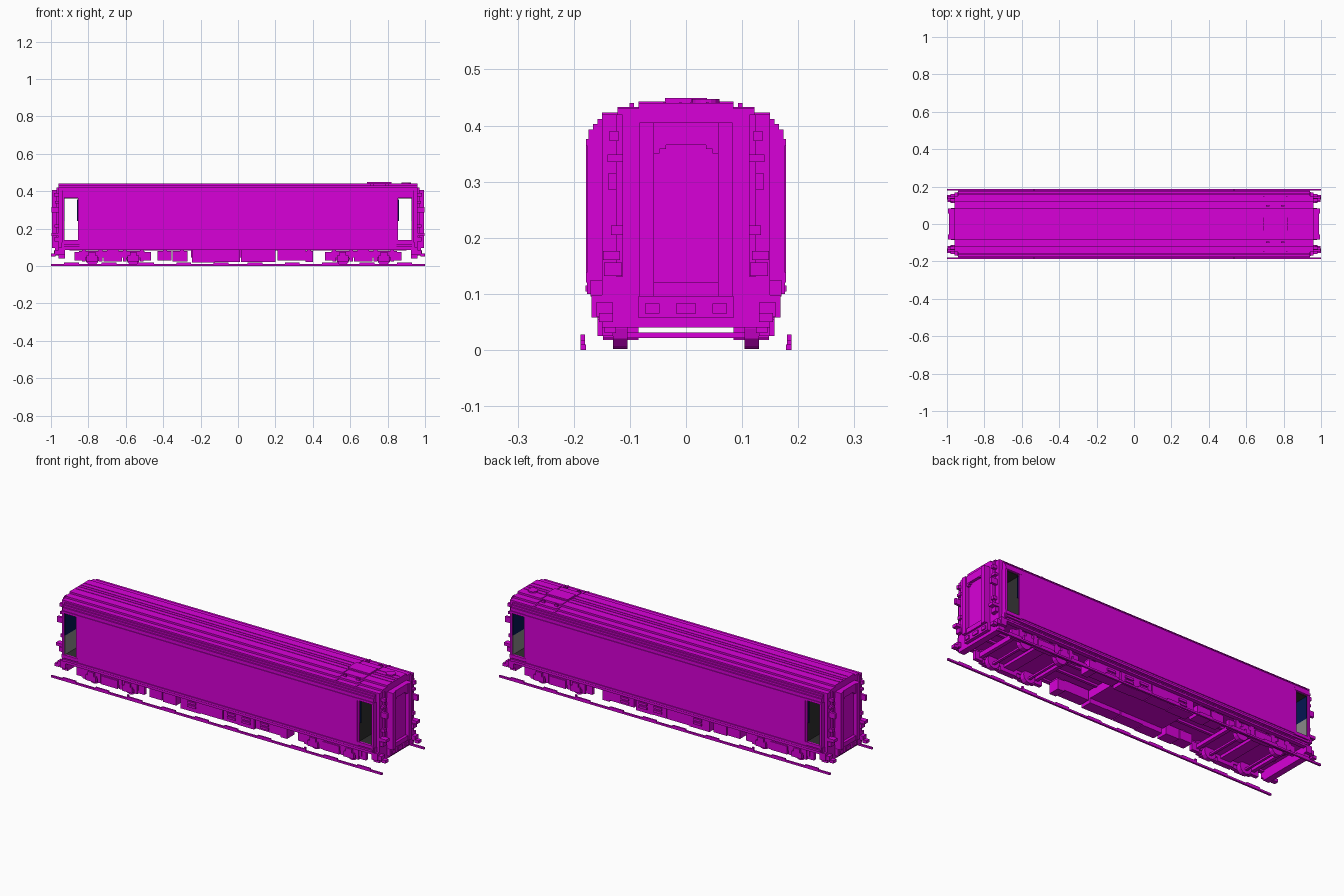
import bpy, bmesh, math
from mathutils import Matrix, Vector

cube = bpy.data.objects.get("Cube")
if cube:
    bpy.data.objects.remove(cube, do_unlink=True)


def material(name, rgb):
    m = bpy.data.materials.new(name)
    m.use_nodes = True
    m.diffuse_color = (*rgb, 1)
    m.node_tree.nodes["Principled BSDF"].inputs["Base Color"].default_value = (*rgb, 1)
    return m


MAGENTA = material("magenta", (0.69, 0.0, 0.69))
BLACK = material("dark_grey", (0.028, 0.028, 0.028))
NAVY = material("navy", (0.001, 0.008, 0.085))
GREY = material("grey", (0.25, 0.25, 0.25))


def finish(name, bm, mat):
    bmesh.ops.recalc_face_normals(bm, faces=bm.faces)
    me = bpy.data.meshes.new(name)
    bm.to_mesh(me)
    bm.free()
    me.materials.append(mat)
    ob = bpy.data.objects.new(name, me)
    bpy.context.collection.objects.link(ob)


def boxes(name, items, mat=MAGENTA, mx=True, my=True):
    """Boxes (x0, x1, y0, y1, z0, z1), repeated across x and y when asked."""
    bm = bmesh.new()
    for x0, x1, y0, y1, z0, z1 in items:
        for sx in ((1, -1) if mx else (1,)):
            for sy in ((1, -1) if my else (1,)):
                c = Vector((sx * (x0 + x1) / 2, sy * (y0 + y1) / 2, (z0 + z1) / 2))
                s = Matrix.Diagonal((x1 - x0, y1 - y0, z1 - z0, 1))
                bmesh.ops.create_cube(bm, size=1, matrix=Matrix.Translation(c) @ s)
    finish(name, bm, mat)


def prism(name, half, x0, x1):
    """Extrude a left-right symmetric (y, z) outline along x."""
    outline = half + [(-y, z) for y, z in reversed(half)]
    bm = bmesh.new()
    face = bm.faces.new([bm.verts.new((x0, y, z)) for y, z in outline])
    ext = bmesh.ops.extrude_face_region(bm, geom=[face])["geom"]
    bmesh.ops.translate(bm, vec=(x1 - x0, 0, 0),
                        verts=[v for v in ext if isinstance(v, bmesh.types.BMVert)])
    finish(name, bm, MAGENTA)


def cylinders(name, places, radius, depth, axis, sides=12):
    bm = bmesh.new()
    rot = Matrix.Rotation(math.pi / 2, 4, "X") if axis == "Y" else Matrix.Identity(4)
    for p in places:
        bmesh.ops.create_cone(bm, cap_ends=True, segments=sides, radius1=radius, radius2=radius,
                              depth=depth, matrix=Matrix.Translation(p) @ rot)
    finish(name, bm, MAGENTA)


# Stepped roof: outer eaves stop short of the ends, upper steps run through
eaves = [(0.174, 0.365), (0.174, 0.393), (0.166, 0.393), (0.166, 0.403), (0.158, 0.403), (0.158, 0.412)]
upper = [(0.15, 0.362), (0.15, 0.42), (0.122, 0.42), (0.122, 0.43), (0.085, 0.43), (0.085, 0.44)]
prism("roof_eaves", eaves, -0.94, 0.94)
prism("roof_upper", upper, -0.96, 0.96)

# Side walls, door headers and posts
boxes("side_walls", [(-0.848, 0.848, 0.166, 0.174, 0.1, 0.38)], mx=False)
boxes("side_panels", [(-0.845, 0.845, 0.17, 0.178, 0.125, 0.375)], mx=False)
boxes("door_frames", [(0.845, 0.856, 0.168, 0.176, 0.12, 0.37),
                      (0.93, 0.942, 0.15, 0.176, 0.1, 0.37),
                      (0.845, 0.942, 0.167, 0.178, 0.364, 0.376),
                      (0.845, 0.942, 0.167, 0.178, 0.12, 0.138)])
boxes("sill_ledge", [(-0.935, 0.935, 0.16, 0.179, 0.104, 0.115)], mx=False)

# Floor, underside beams
boxes("floor", [(-0.945, 0.945, -0.17, 0.17, 0.095, 0.125)], mx=False, my=False)
boxes("underframe_beams", [(-0.93, 0.93, 0.145, 0.168, 0.086, 0.096),
                           (-0.9, 0.9, 0.03, 0.045, 0.084, 0.096)], mx=False)

# Vestibules: partition, end wall lining, ceiling and floor
boxes("partitions", [(0.83, 0.85, -0.167, 0.167, 0.125, 0.366)], BLACK, my=False)
boxes("vestibule_ceilings", [(0.85, 0.93, -0.166, 0.166, 0.361, 0.366)], BLACK, my=False)
boxes("vestibule_floors", [(0.85, 0.93, -0.166, 0.166, 0.124, 0.136)], BLACK, my=False)
boxes("upper_linings", [(0.927, 0.932, -0.168, 0.168, 0.24, 0.363)], NAVY, my=False)
boxes("lower_linings", [(0.927, 0.932, -0.168, 0.168, 0.13, 0.24)], GREY, my=False)
boxes("door_edge_strips", [(0.849, 0.861, 0.162, 0.167, 0.24, 0.355)], NAVY)

# Carriage ends with gangway frame and recessed door
boxes("end_walls", [(0.932, 0.96, -0.15, 0.15, 0.095, 0.405)], my=False)
boxes("gangway_frames", [(0.958, 0.995, 0.057, 0.083, 0.095, 0.405),
                         (0.958, 0.988, 0, 0.058, 0.365, 0.405),
                         (0.958, 0.988, 0, 0.058, 0.095, 0.12)])
boxes("gangway_corners", [(0.958, 0.987, 0.047, 0.058, 0.35, 0.366),
                          (0.958, 0.987, 0.036, 0.048, 0.358, 0.366)])
boxes("gangway_doors", [(0.958, 0.973, -0.058, 0.058, 0.118, 0.367)], my=False)

# End fittings: rails, hoses and steps beside the gangway
boxes("end_columns", [(0.958, 0.97, 0.113, 0.124, 0.13, 0.42)])
boxes("end_fittings", [(0.958, 0.985, 0.12, 0.136, 0.372, 0.39),
                       (0.958, 0.978, 0.112, 0.14, 0.335, 0.348),
                       (0.958, 0.998, 0.124, 0.138, 0.285, 0.315),
                       (0.958, 0.98, 0.112, 0.134, 0.205, 0.222),
                       (0.958, 0.998, 0.118, 0.148, 0.16, 0.176),
                       (0.958, 0.98, 0.114, 0.146, 0.132, 0.156)])
boxes("corner_steps", [(0.925, 0.96, 0.14, 0.168, 0.058, 0.098),
                       (0.955, 0.98, 0.13, 0.16, 0.06, 0.085),
                       (0.975, 1.0, 0.13, 0.155, 0.05, 0.066)])
boxes("end_beams", [(0.925, 0.96, -0.15, 0.15, 0.04, 0.096),
                    (0.96, 0.978, -0.085, 0.085, 0.057, 0.096)], my=False)
boxes("coupling_blocks", [(0.976, 0.984, 0, 0.018, 0.065, 0.083),
                          (0.976, 0.984, 0.047, 0.073, 0.065, 0.083)])

# Bogies: side frames, pans, cross beams, axle boxes, wheels
wheel_x = [s * (0.67 + d) for s in (1, -1) for d in (-0.11, 0.11)]
boxes("bogie_side_frames", [(0.5, 0.85, 0.125, 0.148, 0.045, 0.08),
                            (0.62, 0.72, 0.125, 0.155, 0.025, 0.07),
                            (0.465, 0.51, 0.125, 0.145, 0.03, 0.075),
                            (0.83, 0.875, 0.125, 0.145, 0.03, 0.075)])
boxes("bogie_pans", [(0.5, 0.85, -0.126, 0.126, 0.06, 0.07)], my=False)
boxes("bogie_cross_beams", [(0.64, 0.7, -0.14, 0.14, 0.045, 0.097),
                            (0.49, 0.51, -0.13, 0.13, 0.045, 0.065),
                            (0.83, 0.85, -0.13, 0.13, 0.045, 0.065)], my=False)
boxes("axle_boxes", [(0.67 + d - w, 0.67 + d + w, 0.14, 0.158, z, z + 0.03)
                     for d in (-0.11, 0.11) for w, z in ((0.03, 0.025), (0.018, 0.045))])
boxes("bogie_springs", [(0.67 + d - 0.01, 0.67 + d + 0.01, 0.13, 0.15, 0.025, 0.096)
                        for d in (-0.155, -0.065, 0.065, 0.155)])
cylinders("wheels", [(x, s * 0.117, 0.038) for x in wheel_x for s in (1, -1)], 0.036, 0.026, "Y")
boxes("axles", [(0.67 + d - 0.007, 0.67 + d + 0.007, -0.11, 0.11, 0.021, 0.031)
                for d in (-0.11, 0.11)], my=False)

# Equipment boxes under the floor
equipment = [(-0.43, -0.355, 0.03, 0.08), (-0.35, -0.27, 0.025, 0.08), (-0.245, -0.125, 0.018, 0.09),
             (-0.125, 0.01, 0.022, 0.09), (0.015, 0.1, 0.022, 0.09), (0.1, 0.2, 0.02, 0.09),
             (0.21, 0.36, 0.03, 0.085), (0.36, 0.4, 0.022, 0.08)]
boxes("equipment_boxes", [(a, b, 0.085, 0.148, z0, z1) for a, b, z0, z1 in equipment], mx=False)
boxes("equipment_hangers", [(x, x + 0.02, 0.1, 0.14, 0.06, 0.097)
                            for x in (-0.4, -0.31, -0.2, -0.08, 0.05, 0.14, 0.25, 0.37)], mx=False)
boxes("equipment_covers", [(x, x + 0.05, 0.148, 0.154, z, z + 0.012)
                           for x in (-0.2, 0.04, 0.13, 0.24) for z in (0.04, 0.06)], mx=False)
boxes("central_tank", [(-0.25, 0.2, -0.086, 0.086, 0.045, 0.09)], mx=False, my=False)

# Raised roof hatch with seams, lugs and a round vent at one end
boxes("roof_hatch", [(0.69, 0.82, -0.037, 0.037, 0.439, 0.449)], mx=False, my=False)
boxes("roof_seams", [(x, x + 0.008, y0, y1, z, z + 0.004) for x in (0.69, 0.812)
                     for y0, y1, z in ((0.037, 0.085, 0.439), (0.085, 0.122, 0.429),
                                       (0.122, 0.15, 0.419))], mx=False)
boxes("roof_lugs", [(x, x + 0.02, 0.093, 0.101, 0.43, 0.44) for x in (0.705, 0.785)], mx=False)
cylinders("roof_vent", [(0.9, 0.035, 0.438)], 0.025, 0.018, "Z", 16)
boxes("roof_ribs", [(-0.955, 0.955, 0.036, 0.04, 0.439, 0.442),
                    (-0.955, 0.955, 0.008, 0.012, 0.439, 0.442)], mx=False)

# Low trackside strips with short raised clips
boxes("track_strips", [(-1.0, 1.0, 0.178, 0.188, 0.0, 0.01)], mx=False)
boxes("track_clips", [(x, x + 0.08, 0.18, 0.188, 0.01, 0.018) for x in (0.05, 0.25, 0.45, 0.65, 0.85)]
      + [(0.53, 0.54, 0.18, 0.188, 0.01, 0.028)])
